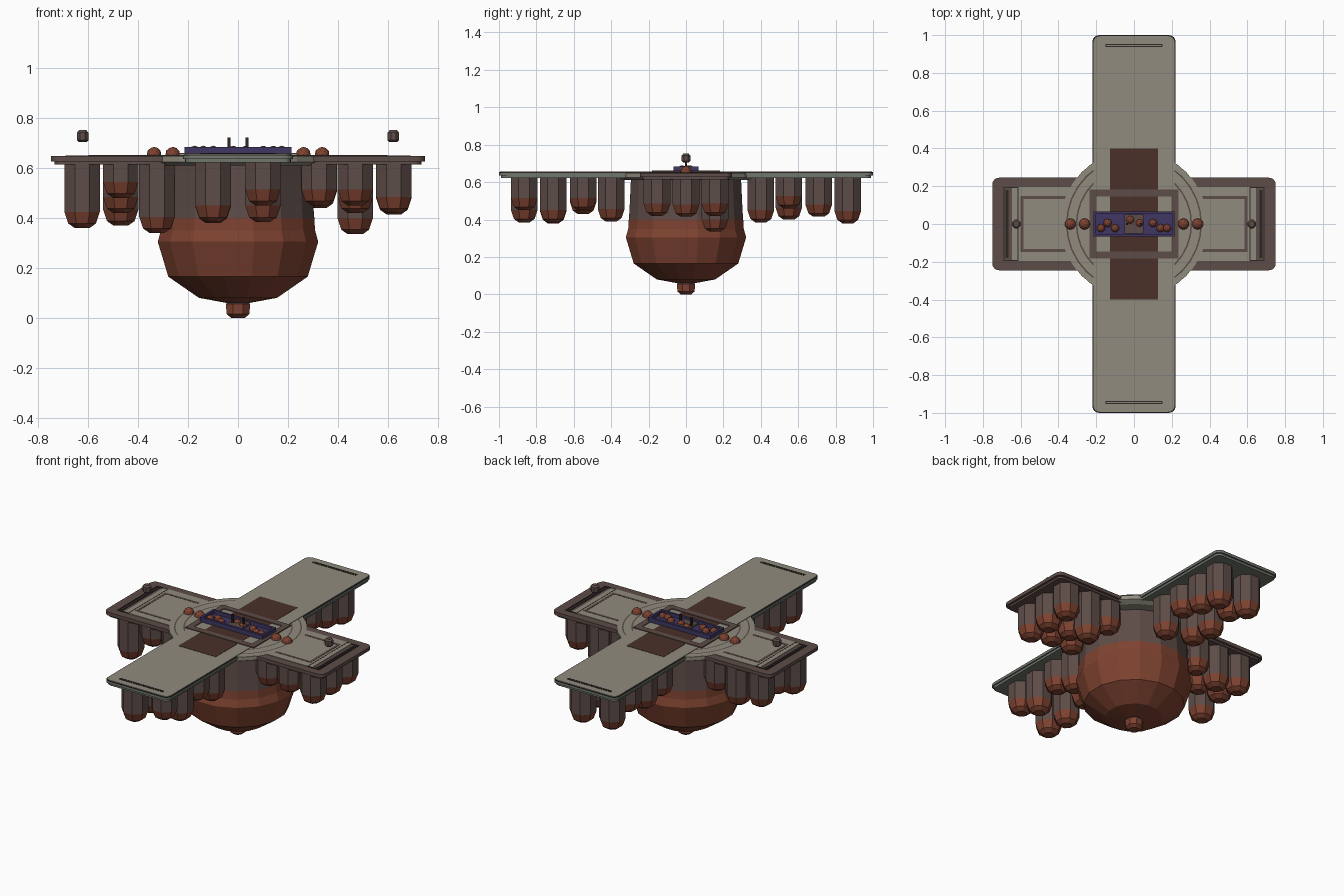
import bpy, bmesh, math, random
from mathutils import Matrix, Vector

if "Cube" in bpy.data.objects:
    bpy.data.objects.remove(bpy.data.objects["Cube"])
random.seed(4)


def material(name, rgb):
    m = bpy.data.materials.new(name)
    m.use_nodes = True
    m.diffuse_color = (*rgb, 1)
    bsdf = m.node_tree.nodes["Principled BSDF"]
    bsdf.inputs["Base Color"].default_value = (*rgb, 1)
    bsdf.inputs["Roughness"].default_value = 0.8
    return m


PALE = material("pale stone", (0.28, 0.26, 0.21))
SAGE = material("sage grey", (0.16, 0.18, 0.15))
BROWN = material("grey brown", (0.11, 0.072, 0.063))
RUST = material("rust", (0.21, 0.055, 0.03))
DARK = material("dark brown", (0.068, 0.03, 0.022))
PURPLE = material("deep purple", (0.05, 0.037, 0.125))
BLACK = material("dark line", (0.025, 0.02, 0.018))


def finish(name, bm, *mats):
    bmesh.ops.recalc_face_normals(bm, faces=bm.faces)
    me = bpy.data.meshes.new(name)
    bm.to_mesh(me)
    bm.free()
    for m in mats:
        me.materials.append(m)
    ob = bpy.data.objects.new(name, me)
    bpy.context.collection.objects.link(ob)
    return ob


def add_box(bm, x0, x1, y0, y1, z0, z1):
    mat = Matrix.Translation(((x0 + x1) / 2, (y0 + y1) / 2, (z0 + z1) / 2))
    mat @= Matrix.Diagonal((x1 - x0, y1 - y0, z1 - z0, 1))
    return bmesh.ops.create_cube(bm, size=1, matrix=mat)["verts"]


def plate(name, hx, hy, z0, z1, mat, corner=0.0, cx=0.0, cy=0.0):
    """Flat slab with rounded corners."""
    bm = bmesh.new()
    add_box(bm, cx - hx, cx + hx, cy - hy, cy + hy, z0, z1)
    if corner:
        edges = [e for e in bm.edges if abs(e.verts[0].co.z - e.verts[1].co.z) > 1e-4]
        bmesh.ops.bevel(bm, geom=edges, offset=corner, segments=4,
                        profile=0.5, affect='EDGES')
    return finish(name, bm, mat)


def frame(name, x0, x1, y0, y1, w, z0, z1, mat):
    """Rectangular border of four bars."""
    bm = bmesh.new()
    add_box(bm, x0, x1, y0, y0 + w, z0, z1)
    add_box(bm, x0, x1, y1 - w, y1, z0, z1)
    add_box(bm, x0, x0 + w, y0 + w, y1 - w, z0, z1)
    add_box(bm, x1 - w, x1, y0 + w, y1 - w, z0, z1)
    return finish(name, bm, mat)


def lathe(name, profile, sides, mats, split=None, x=0, y=0, turn=0.5):
    """Spin (radius, z) points; faces under the split height use the second material."""
    bm = bmesh.new()
    rings = []
    for r, z in profile:
        angles = [(i + turn) * math.tau / sides for i in range(sides)]
        rings.append([bm.verts.new((x + r * math.cos(a), y + r * math.sin(a), z))
                      for a in angles])
    for a, b in zip(rings, rings[1:]):
        for i in range(sides):
            j = (i + 1) % sides
            bm.faces.new((a[i], a[j], b[j], b[i]))
    bm.faces.new(rings[0])
    bm.faces.new(rings[-1])
    if split is not None:
        for f in bm.faces:
            f.material_index = int(f.calc_center_median().z < split)
    return finish(name, bm, *mats)


def ball(name, x, y, z, r, mat):
    bm = bmesh.new()
    bmesh.ops.create_icosphere(bm, subdivisions=2, radius=r,
                               matrix=Matrix.Translation((x, y, z)))
    return finish(name, bm, mat)


def ring(name, r0, r1, z, mat, sides=32):
    """Thin flat band around the centre."""
    bm = bmesh.new()
    loops = [[bm.verts.new((r * math.cos(i * math.tau / sides),
                            r * math.sin(i * math.tau / sides), z))
              for i in range(sides)] for r in (r0, r1)]
    for i in range(sides):
        j = (i + 1) % sides
        bm.faces.new((loops[0][i], loops[0][j], loops[1][j], loops[1][i]))
    return finish(name, bm, mat)


# Central bowl and bottom finial
lathe("bowl", [(0.16, 0.08), (0.285, 0.165), (0.328, 0.305), (0.315, 0.35),
               (0.312, 0.40), (0.308, 0.45), (0.3, 0.62)], 16, (BROWN, RUST), 0.41)
lathe("bowl_tip", [(0.05, 0.06), (0.16, 0.08)], 16, (RUST,))
lathe("finial", [(0.03, 0.0), (0.05, 0.015), (0.052, 0.055), (0.035, 0.075)],
      8, (BROWN, RUST), 0.06)

# Cross-shaped deck
plate("side_deck_base", 0.735, 0.232, 0.615, 0.63, BROWN, 0.03)
plate("side_deck", 0.75, 0.245, 0.627, 0.648, BROWN, 0.035)
lathe("hub_flange", [(0.36, 0.61), (0.39, 0.625), (0.39, 0.6495)], 24, (PALE,))
plate("long_deck_base", 0.212, 0.99, 0.622, 0.638, SAGE, 0.03)
plate("long_deck", 0.22, 1.0, 0.636, 0.65, SAGE, 0.035)
plate("long_deck_edge_line", 0.2195, 0.9995, 0.65, 0.653, BLACK, 0.035)
plate("long_deck_top", 0.214, 0.994, 0.65, 0.656, PALE, 0.032)

# Deck inlays, mirrored on the side arms
for s, side in ((1, "left"), (-1, "right")):
    def span(a, b):
        return sorted((s * a, s * b))
    x0, x1 = span(0.2, 0.645)
    plate(side + "_inlay", (x1 - x0) / 2, 0.195, 0.648, 0.651, PALE, cx=(x0 + x1) / 2)
    frame(side + "_inlay_border", *span(0.2, 0.6), -0.147, 0.147, 0.014,
          0.65, 0.6525, BROWN)
    frame(side + "_end_groove", *span(0.612, 0.692), -0.196, 0.196, 0.006,
          0.648, 0.6515, BLACK)
    plate(side + "_end_slot", 0.007, 0.18, 0.648, 0.6515, BLACK, cx=s * 0.672)
    frame(("back" if s > 0 else "front") + "_end_slot", -0.15, 0.15,
          s * 0.945 - 0.008, s * 0.945 + 0.008, 0.005, 0.655, 0.658, BLACK)
ring("hub_band", 0.2, 0.39, 0.6532, PALE)
ring("outer_hub_line", 0.352, 0.36, 0.6538, BROWN)
ring("inner_hub_line", 0.3, 0.308, 0.6538, BROWN)
plate("centre_panel", 0.128, 0.4, 0.655, 0.6575, DARK)
frame("centre_frame", -0.235, 0.235, -0.182, 0.182, 0.036, 0.655, 0.661, BROWN)

# Tray with balls, middle block and two posts
plate("tray_floor", 0.21, 0.06, 0.655, 0.664, PURPLE)
frame("tray_rim", -0.215, 0.215, -0.066, 0.066, 0.014, 0.655, 0.684, PURPLE)
plate("tray_block", 0.05, 0.05, 0.66, 0.674, BROWN)
for i, x in enumerate((-0.175, -0.14, -0.1, -0.02, 0.03, 0.1, 0.14, 0.175)):
    ball(f"tray_ball_{i}", x, random.choice((-0.022, 0.005, 0.022)), 0.668, 0.022, RUST)
for s in (1, -1):
    plate("post", 0.006, 0.006, 0.66, 0.722, BLACK, cx=s * 0.037)
    ball("inner_deck_ball", s * 0.262, 0, 0.655, 0.03, RUST)
    ball("outer_deck_ball", s * 0.337, 0, 0.655, 0.03, RUST)
    lathe("hovering_knob", [(0.016, 0.704), (0.025, 0.712), (0.025, 0.742),
                            (0.016, 0.752)], 8, (BROWN,), x=s * 0.623)


# Hanging pipes with rounded rust ends
def pipe(x, y, low):
    r = 0.077
    lathe("hanging_pipe", [(r * 0.42, low), (r * 0.78, low + 0.018), (r, low + 0.065),
                           (r, low + 0.085), (r, 0.63)],
          8, (BROWN, RUST), low + 0.07, x, y)


rows = (0.4, 0.55, 0.71, 0.865)
lows = {-0.1: (0.4, 0.43, 0.38, 0.385, 0.42, 0.4, 0.44, 0.39),
        0.1: (0.39, 0.45, 0.385, 0.45, 0.385, 0.46, 0.415, 0.38)}
for x, depth in lows.items():
    for i, y in enumerate(rows):
        pipe(x, -y, depth[i])
        pipe(x, y, depth[i + 4])

side_lows = {-0.625: (0.36, 0.42, 0.4), -0.47: (0.48, 0.42, 0.37),
             -0.325: (0.34, 0.46, 0.42), 0.325: (0.45, 0.45, 0.44),
             0.47: (0.45, 0.42, 0.335), 0.625: (0.42, 0.415, 0.42)}
for x, depth in side_lows.items():
    for y, low in zip((-0.155, 0, 0.155), depth):
        pipe(x, y, low)
